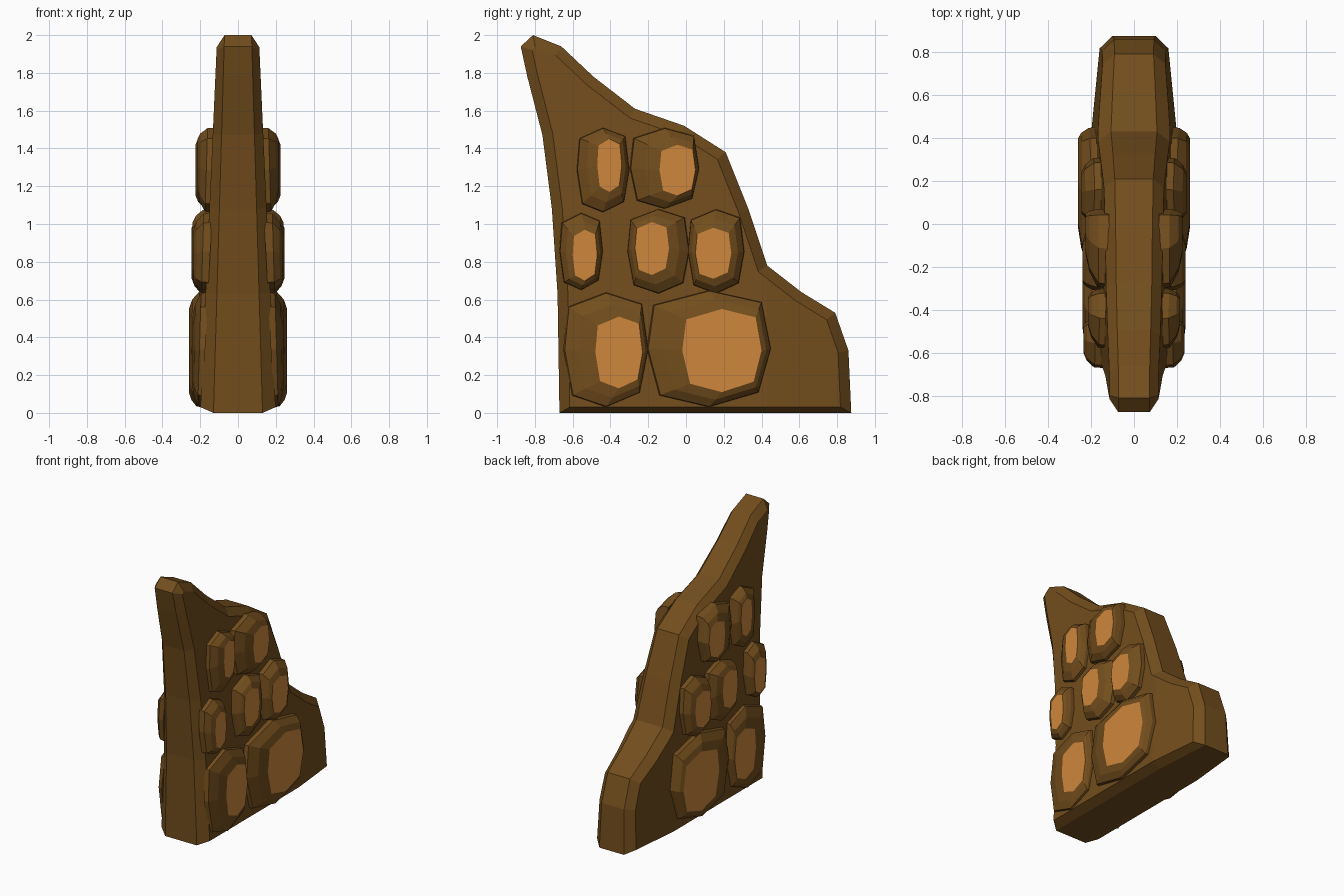
import bpy, bmesh
from mathutils import Vector

if "Cube" in bpy.data.objects:
    bpy.data.objects.remove(bpy.data.objects["Cube"])


def material(name, color):
    m = bpy.data.materials.new(name)
    m.diffuse_color = (*color, 1)
    m.use_nodes = True
    m.node_tree.nodes["Principled BSDF"].inputs["Base Color"].default_value = m.diffuse_color
    return m


BROWN = material("brown_rock", (0.17, 0.075, 0.012))
ORANGE = material("orange_rock", (0.62, 0.24, 0.045))


def half_width(y, z):
    return 0.2 - 0.045 * z - 0.1 * max(0, y - 0.43)


def finish(bm, name):
    bmesh.ops.recalc_face_normals(bm, faces=bm.faces)
    me = bpy.data.meshes.new(name)
    bm.to_mesh(me)
    bm.free()
    ob = bpy.data.objects.new(name, me)
    bpy.context.collection.objects.link(ob)
    me.materials.append(BROWN)
    me.materials.append(ORANGE)
    return ob


def bridge(bm, a, b):
    n = len(a)
    for i in range(n):
        bm.faces.new((a[i], a[(i + 1) % n], b[(i + 1) % n], b[i]))


def inset(points, d):
    """Mitred inward offset of a clockwise outline."""
    result = []
    for i, p in enumerate(points):
        p = Vector(p)
        e1 = (p - Vector(points[i - 1])).normalized()
        e2 = (Vector(points[(i + 1) % len(points)]) - p).normalized()
        n1, n2 = Vector((e1.y, -e1.x)), Vector((e2.y, -e2.x))
        q = p + (n1 + n2) * d / (1 + n1.dot(n2))
        if p.y < 0.1:
            q.y = 0.03
        result.append((q.x, q.y))
    return result


# Wall slab: side outline (y, z) with chamfered rims
outline = [(-0.67, 0), (-0.68, 0.63), (-0.71, 1.08), (-0.76, 1.47),
           (-0.84, 1.78), (-0.875, 1.94), (-0.81, 2.0), (-0.66, 1.94),
           (-0.49, 1.78), (-0.27, 1.61), (-0.01, 1.52), (0.21, 1.38),
           (0.33, 1.08), (0.43, 0.78), (0.61, 0.64), (0.79, 0.53),
           (0.86, 0.33), (0.875, 0)]
rim = inset(outline, 0.055)
bm = bmesh.new()
rings = [[bm.verts.new((x, y, z)) for y, z in pts]
         for x, pts in ((-1, rim), (-0.65, outline), (0.65, outline), (1, rim))]
for a, b in zip(rings, rings[1:]):
    bridge(bm, a, b)
bm.faces.new(rings[0])
bm.faces.new(rings[-1])
bmesh.ops.bisect_plane(bm, geom=bm.verts[:] + bm.edges[:] + bm.faces[:],
                       plane_co=(0, 0.43, 0), plane_no=(0, 1, 0))
for v in bm.verts:
    v.co.x *= half_width(v.co.y, v.co.z)
finish(bm, "wall_slab")


# Stones: outer bounds and face bounds (y0, y1, z0, z1), face height in x
stones = [
    ((-0.65, -0.20, 0.03, 0.64), (-0.48, -0.23, 0.13, 0.51), 0.24),
    ((-0.21, 0.45, 0.03, 0.65), (-0.02, 0.40, 0.11, 0.55), 0.26),
    ((-0.67, -0.44, 0.65, 1.06), (-0.60, -0.47, 0.70, 0.97), 0.235),
    ((-0.31, 0.02, 0.63, 1.08), (-0.27, -0.09, 0.73, 1.01), 0.24),
    ((0.01, 0.31, 0.63, 1.08), (0.05, 0.24, 0.71, 0.98), 0.245),
    ((-0.58, -0.30, 1.06, 1.51), (-0.47, -0.34, 1.17, 1.45), 0.215),
    ((-0.30, 0.07, 1.08, 1.51), (-0.14, 0.05, 1.15, 1.42), 0.225),
]
OCTAGON = [(0, 1), (0.85, 0.8), (1, 0), (0.8, -0.75),
           (0, -1), (-0.8, -0.8), (-1, 0), (-0.9, 0.75)]


def loop(bounds):
    y0, y1, z0, z1 = bounds
    return [Vector(((y0 + y1 + u * (y1 - y0)) / 2, (z0 + z1 + v * (z1 - z0)) / 2))
            for u, v in OCTAGON]


def stone(name, outer, face, top, side):
    bm = bmesh.new()
    rings = []
    for blend, rise in ((0, -0.2), (0.05, 0.35), (0.5, 0.8), (1, 1)):
        ring = []
        for o, f in zip(loop(outer), loop(face)):
            p = o.lerp(f, blend)
            w = half_width(p.x, p.y)
            ring.append(bm.verts.new((side * (w + (top - w) * rise), p.x, p.y)))
        rings.append(ring)
    for a, b in zip(rings, rings[1:]):
        bridge(bm, a, b)
    bm.faces.new(rings[0])
    bm.faces.new(rings[-1]).material_index = 1
    finish(bm, name)


for i, (outer, face, top) in enumerate(stones, 1):
    stone(f"stone_{i}_right", outer, face, top, 1)
    stone(f"stone_{i}_left", outer, face, top, -1)
